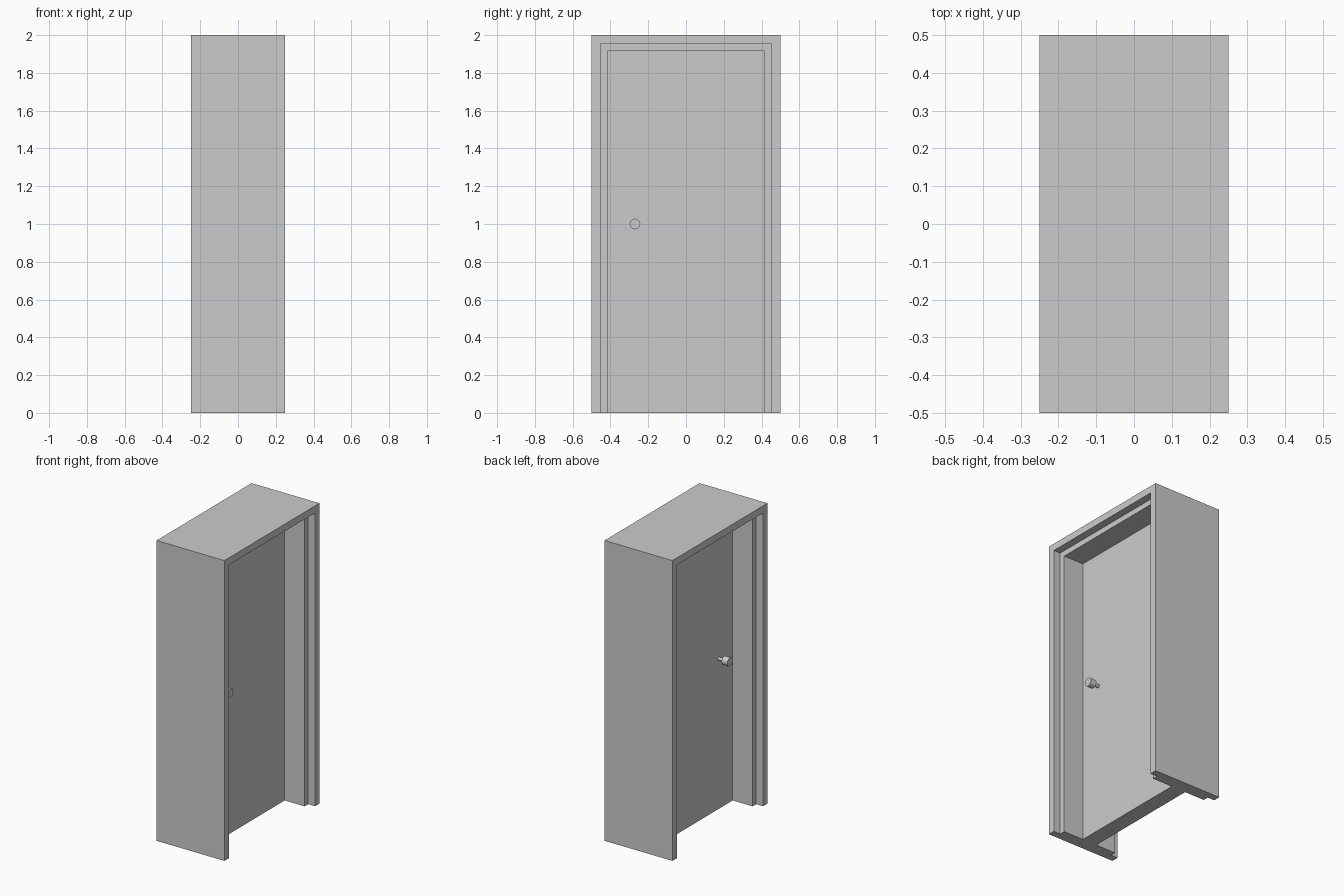
import bpy, bmesh, math

if "Cube" in bpy.data.objects:
    bpy.data.objects.remove(bpy.data.objects["Cube"])

W, H = 0.5, 2.0          # half width and height of the frame
STOP = 0.084             # inset of the inner opening


def finish(bm, name):
    bmesh.ops.recalc_face_normals(bm, faces=bm.faces)
    me = bpy.data.meshes.new(name)
    bm.to_mesh(me)
    bm.free()
    ob = bpy.data.objects.new(name, me)
    bpy.context.collection.objects.link(ob)
    return ob


# Door frame: stepped cross-section (depth x, inset) swept around a mitred U
half = [(0.25, 0), (0.25, 0.047), (0.2, 0.047), (0.2, STOP)]
section = half + [(-x, i) for x, i in reversed(half)]
bm = bmesh.new()
rings = []
for side, top in ((-1, False), (-1, True), (1, True), (1, False)):
    rings.append([bm.verts.new((x, side * (W - i), H - i if top else 0))
                  for x, i in section])
n = len(section)
for a, b in zip(rings, rings[1:]):
    for k in range(n):
        j = (k + 1) % n
        bm.faces.new((a[k], a[j], b[j], b[k]))
bm.faces.new(rings[0])
bm.faces.new(rings[-1])
finish(bm, "door_frame")

# Door panel filling the inner opening
bm = bmesh.new()
bmesh.ops.create_cube(bm, size=1)
for v in bm.verts:
    v.co.x *= 0.106
    v.co.y *= 2 * (W - STOP)
    v.co.z = (v.co.z + 0.5) * (H - STOP)
finish(bm, "door_panel")


# Door knobs: stem and round grip lathed along x, one per side
def knob(name, sign):
    profile = [(0.045, 0.011), (0.093, 0.011), (0.093, 0.028), (0.135, 0.028)]
    sides = 32
    bm = bmesh.new()
    loops = [[bm.verts.new((sign * x,
                            -0.27 + r * math.cos(2 * math.pi * k / sides),
                            1 + r * math.sin(2 * math.pi * k / sides)))
              for k in range(sides)] for x, r in profile]
    for a, b in zip(loops, loops[1:]):
        for k in range(sides):
            j = (k + 1) % sides
            bm.faces.new((a[k], a[j], b[j], b[k]))
    bm.faces.new(loops[0])
    bm.faces.new(loops[-1])
    ob = finish(bm, name)
    bpy.context.view_layer.objects.active = ob
    ob.select_set(True)
    bpy.ops.object.shade_smooth_by_angle(angle=math.radians(30))
    ob.select_set(False)


knob("front_knob", 1)
knob("back_knob", -1)
